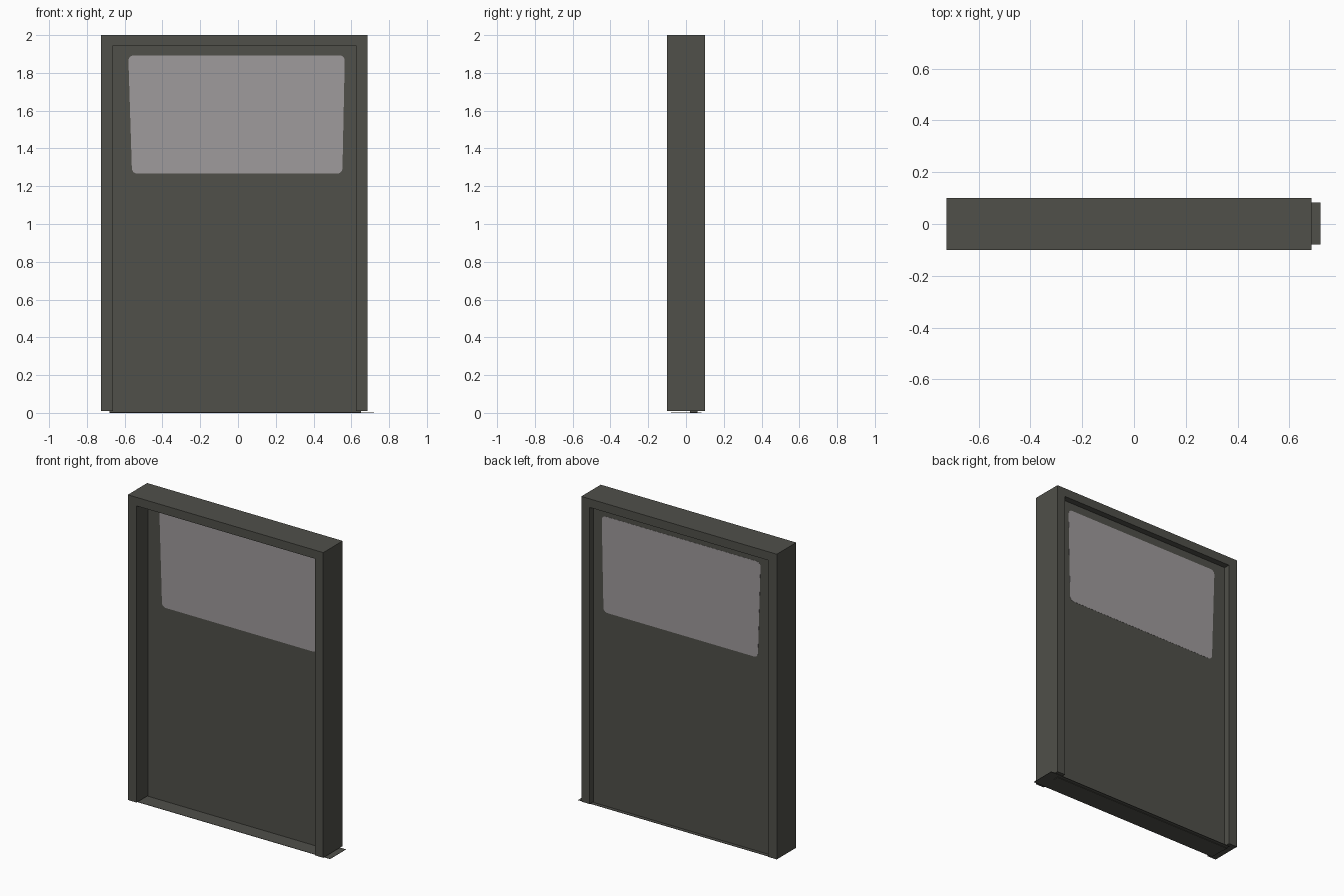
import bpy, bmesh, math

if "Cube" in bpy.data.objects:
    bpy.data.objects.remove(bpy.data.objects["Cube"])


def material(name, rgb):
    m = bpy.data.materials.new(name)
    m.diffuse_color = (*rgb, 1)
    m.use_nodes = True
    m.node_tree.nodes["Principled BSDF"].inputs["Base Color"].default_value = m.diffuse_color
    return m


dark = material("dark olive grey", (0.08, 0.08, 0.068))
glass = material("pale grey glass", (0.345, 0.325, 0.332))


def prism(name, outline, y0, y1, mat):
    """Extrude an x-z outline along y."""
    bm = bmesh.new()
    face = bm.faces.new([bm.verts.new((x, y0, z)) for x, z in outline])
    ext = bmesh.ops.extrude_face_region(bm, geom=[face])
    for v in ext["geom"]:
        if isinstance(v, bmesh.types.BMVert):
            v.co.y = y1
    bmesh.ops.recalc_face_normals(bm, faces=bm.faces[:])
    me = bpy.data.meshes.new(name)
    bm.to_mesh(me)
    bm.free()
    me.materials.append(mat)
    ob = bpy.data.objects.new(name, me)
    bpy.context.collection.objects.link(ob)
    return ob


def rect(x0, x1, z0, z1):
    return [(x0, z0), (x1, z0), (x1, z1), (x0, z1)]


def rounded(corners, r, n=5):
    """Round the corners of an anticlockwise, nearly rectangular outline."""
    pts = []
    for i, (x, z) in enumerate(corners):
        sx = 1 if i in (0, 3) else -1
        sz = 1 if i < 2 else -1
        for k in range(n + 1):
            a = math.pi + math.pi / 2 * (i + k / n)
            pts.append((x + sx * r + r * math.cos(a), z + sz * r + r * math.sin(a)))
    return pts


# Door surround: two posts joined by a lintel
prism("door_frame", [(-0.725, 0.01), (-0.662, 0.01), (-0.662, 1.944), (0.625, 1.944),
                     (0.625, 0.01), (0.685, 0.01), (0.685, 2.0), (-0.725, 2.0)],
      -0.1, 0.1, dark)

# Door leaf, set towards the back and let into the frame
prism("door_panel", rect(-0.68, 0.65, 0.0, 1.96), 0.02, 0.06, dark)

# Thin floor sill, shifted to the right of the frame
prism("door_sill", rect(-0.68, 0.72, 0.003, 0.005), -0.08, 0.083, dark)

# Window pane, barely proud of both sides of the leaf
prism("window_pane", rounded([(-0.562, 1.267), (0.553, 1.267), (0.565, 1.893), (-0.58, 1.893)], 0.028),
      0.019, 0.061, glass)
